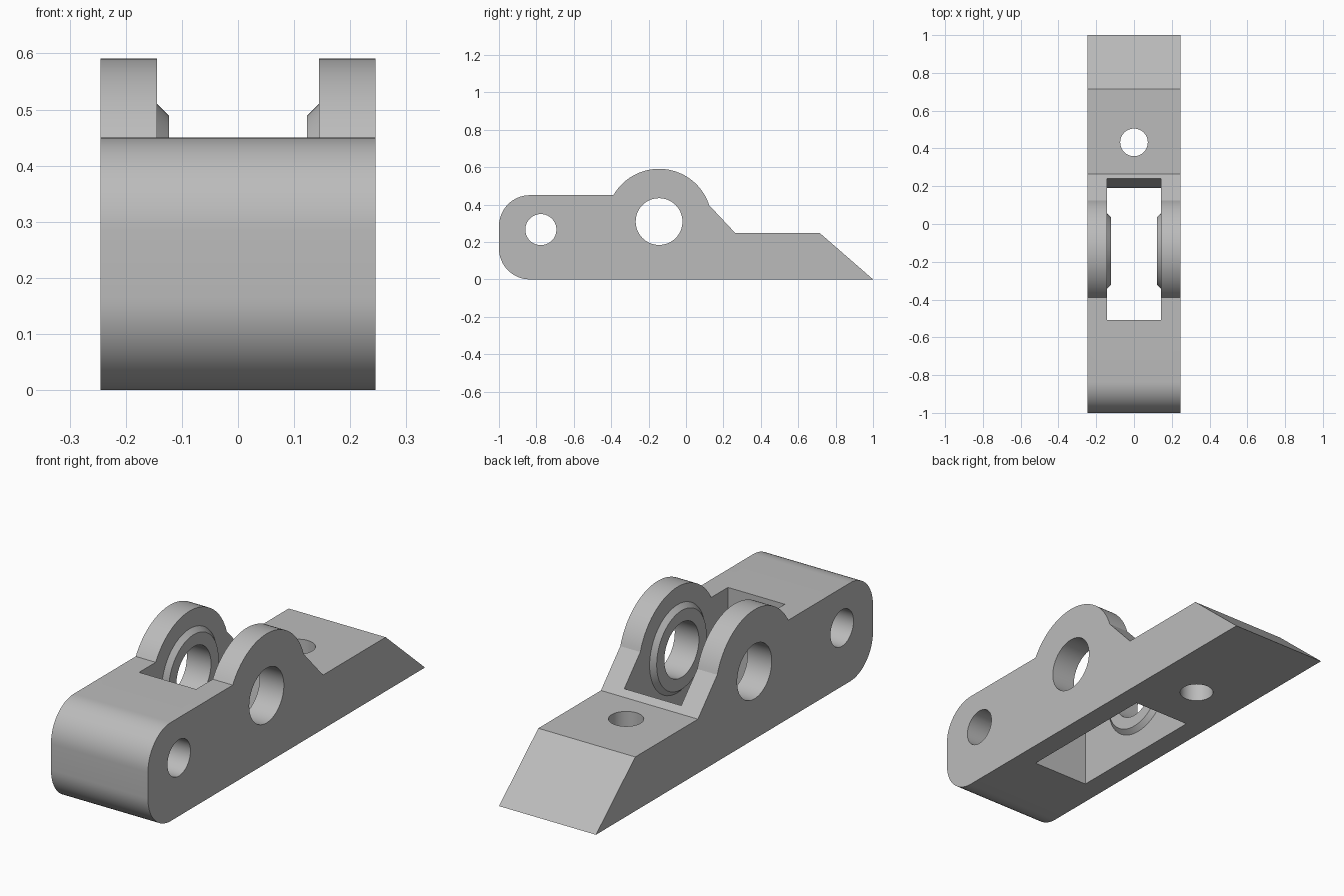
import bpy, bmesh
from math import pi, sin, cos, atan2, hypot, radians
from mathutils import Matrix

cube = bpy.data.objects.get("Cube")
if cube:
    bpy.data.objects.remove(cube)

HALF_W, SLOT_HALF = 0.245, 0.144
PIVOT_Y, PIVOT_Z = -0.144, 0.309

grey = bpy.data.materials.new("plain grey")
grey.use_nodes = True
grey.diffuse_color = (0.5, 0.5, 0.5, 1)
grey.node_tree.nodes["Principled BSDF"].inputs["Base Color"].default_value = (0.5, 0.5, 0.5, 1)


def finish(name, bm):
    bmesh.ops.recalc_face_normals(bm, faces=bm.faces)
    mesh = bpy.data.meshes.new(name)
    bm.to_mesh(mesh)
    bm.free()
    mesh.materials.append(grey)
    obj = bpy.data.objects.new(name, mesh)
    bpy.context.collection.objects.link(obj)
    return obj


def extrude_x(name, profile, half):
    """Extrude a (y, z) profile symmetrically along x."""
    bm = bmesh.new()
    face = bm.faces.new([bm.verts.new((-half, y, z)) for y, z in profile])
    moved = bmesh.ops.extrude_face_region(bm, geom=[face])["geom"]
    verts = [v for v in moved if isinstance(v, bmesh.types.BMVert)]
    bmesh.ops.translate(bm, verts=verts, vec=(2 * half, 0, 0))
    return finish(name, bm)


def round_bar(name, centre, r1, r2, depth, axis):
    bm = bmesh.new()
    turn = Matrix.Rotation(pi / 2, 4, "Y") if axis == "X" else Matrix()
    bmesh.ops.create_cone(bm, cap_ends=True, segments=64, radius1=r1, radius2=r2,
                          depth=depth, matrix=Matrix.Translation(centre) @ turn)
    return finish(name, bm)


def arc(cy, cz, r, start, end, n):
    steps = [start + (end - start) * i / n for i in range(n + 1)]
    return [(cy + r * cos(a), cz + r * sin(a)) for a in steps]


def combine(target, tool, operation):
    mod = target.modifiers.new(operation.title(), "BOOLEAN")
    mod.object, mod.operation, mod.solver = tool, operation, "EXACT"
    bpy.context.view_layer.objects.active = target
    bpy.ops.object.modifier_apply(modifier=mod.name)
    bpy.data.objects.remove(tool)


# Side outline: rounded nose, pivot hump, flat tail and wedge tip
R, TOP, TAIL = 0.165, 0.45, 0.247
HUMP = 0.282
hump_start = pi - atan2(TOP - PIVOT_Z, (HUMP ** 2 - (TOP - PIVOT_Z) ** 2) ** 0.5)
outline = (arc(R - 1, R, R, 1.5 * pi, pi, 16)
           + arc(R - 1, TOP - R, R, pi, pi / 2, 16)
           + arc(PIVOT_Y, PIVOT_Z, HUMP, hump_start, radians(18), 40)
           + [(0.264, TAIL), (0.716, TAIL), (1, 0)])
body = extrude_x("lever_body", outline, HALF_W)

# Central slot with a slanted rear wall
slot = extrude_x("slot_cutter", [(-0.508, -0.1), (0.171, -0.1), (0.3, 0.6), (0.3, 0.8),
                                 (-0.508, 0.8)], SLOT_HALF)
combine(body, slot, "DIFFERENCE")

# Chamfered bosses on the inner cheeks
for side in (-1, 1):
    inner, outer = 0.123, 0.165
    r_in, r_out = 0.18, 0.222
    radii = (r_in, r_out) if side > 0 else (r_out, r_in)
    boss = round_bar("boss", (side * (inner + outer) / 2, PIVOT_Y, PIVOT_Z),
                     *radii, outer - inner, "X")
    combine(body, boss, "UNION")

# Pivot bore, nose pin hole and vertical screw hole
for centre, radius, axis in (((0, PIVOT_Y, PIVOT_Z), 0.125, "X"),
                             ((0, -0.776, 0.266), 0.083, "X"),
                             ((0, 0.432, 0.12), 0.073, "Z")):
    combine(body, round_bar("hole_cutter", centre, radius, radius, 0.8, axis), "DIFFERENCE")

bpy.ops.object.select_all(action="DESELECT")
body.select_set(True)
bpy.context.view_layer.objects.active = body
bpy.ops.object.shade_smooth_by_angle(angle=radians(20))
